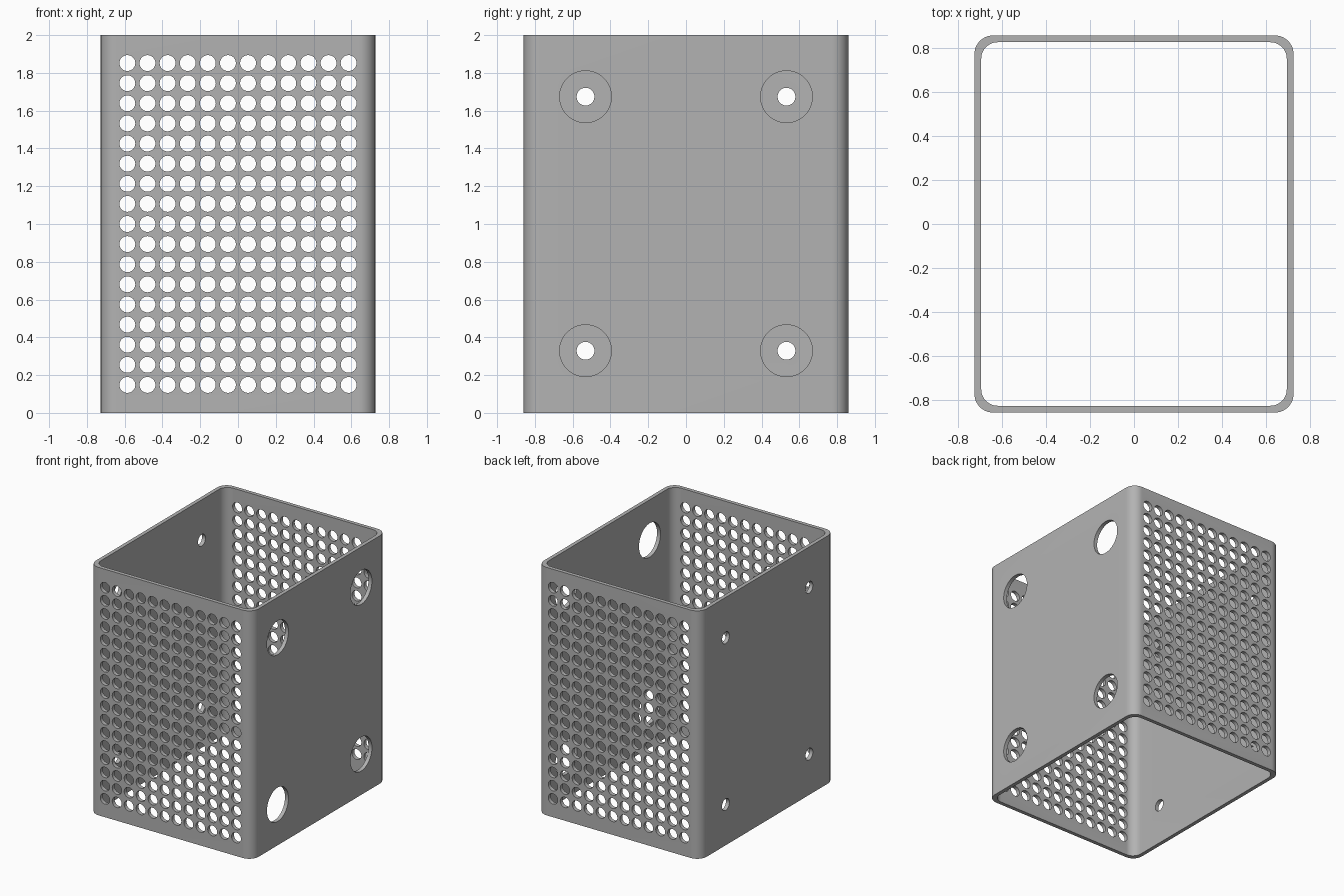
import bpy, bmesh
from math import sin, cos, pi
from mathutils import Matrix, Vector

if "Cube" in bpy.data.objects:
    bpy.data.objects.remove(bpy.data.objects["Cube"])

HX, HY, HEIGHT, WALL = 0.727, 0.859, 2.0, 0.031
OUTER_R, INNER_R = 0.085, 0.075
PITCH, COLUMNS, ROWS = 0.1065, 12, 17

grey = bpy.data.materials.new("plain grey")
grey.use_nodes = True
colour = (0.45, 0.45, 0.45, 1)
grey.diffuse_color = colour
grey.node_tree.nodes["Principled BSDF"].inputs["Base Color"].default_value = colour


def rounded_rect(hx, hy, r, steps=12):
    """Outline of a rounded rectangle, counter-clockwise."""
    points = []
    for quarter, (sx, sy) in enumerate([(1, 1), (-1, 1), (-1, -1), (1, -1)]):
        for i in range(steps + 1):
            a = (quarter + i / steps) * pi / 2
            points.append((sx * (hx - r) + r * cos(a), sy * (hy - r) + r * sin(a)))
    return points


def new_object(name, bm):
    mesh = bpy.data.meshes.new(name)
    bm.to_mesh(mesh)
    bm.free()
    mesh.materials.append(grey)
    obj = bpy.data.objects.new(name, mesh)
    bpy.context.collection.objects.link(obj)
    return obj


def add_drill(bm, centre, axis, radius, depth, segments):
    turn = Vector((0, 0, 1)).rotation_difference(Vector(axis)).to_matrix().to_4x4()
    bmesh.ops.create_cone(bm, cap_ends=True, segments=segments, radius1=radius,
                          radius2=radius, depth=depth,
                          matrix=Matrix.Translation(centre) @ turn)


# Open tube with rounded corners
bm = bmesh.new()
rings = []
for outline in (rounded_rect(HX, HY, OUTER_R),
                rounded_rect(HX - WALL, HY - WALL, INNER_R)):
    for z in (0, HEIGHT):
        rings.append([bm.verts.new((x, y, z)) for x, y in outline])
out_low, out_high, in_low, in_high = rings
for a, b in ((out_low, out_high), (out_high, in_high), (in_high, in_low), (in_low, out_low)):
    for i in range(len(a)):
        j = (i + 1) % len(a)
        bm.faces.new((a[i], a[j], b[j], b[i]))
bmesh.ops.recalc_face_normals(bm, faces=bm.faces)
housing = new_object("perforated_housing", bm)

# Vent grid drilled through the front and back walls
bm = bmesh.new()
for column in range(COLUMNS):
    for row in range(ROWS):
        x = (column - (COLUMNS - 1) / 2) * PITCH
        z = HEIGHT / 2 + (row - (ROWS - 1) / 2) * PITCH
        for side in (-1, 1):
            add_drill(bm, (x, side * HY, z), (0, 1, 0), 0.042, 0.2, 32)

# Wide access holes on one side, small screw holes opposite
for y in (-0.532, 0.532):
    for z in (0.329, 1.674):
        add_drill(bm, (HX, y, z), (1, 0, 0), 0.137, 0.2, 64)
        add_drill(bm, (-HX, y, z), (1, 0, 0), 0.047, 0.2, 40)
drills = new_object("hole_cutters", bm)
drills.hide_render = True

cut = housing.modifiers.new("holes", 'BOOLEAN')
cut.operation = 'DIFFERENCE'
cut.solver = 'EXACT'
cut.object = drills

# Bake the holes, drop the cutters and shade the curves
bpy.ops.object.select_all(action='DESELECT')
housing.select_set(True)
bpy.context.view_layer.objects.active = housing
bpy.ops.object.modifier_apply(modifier=cut.name)
bpy.data.objects.remove(drills)
bpy.ops.object.shade_smooth_by_angle(angle=pi / 6)
